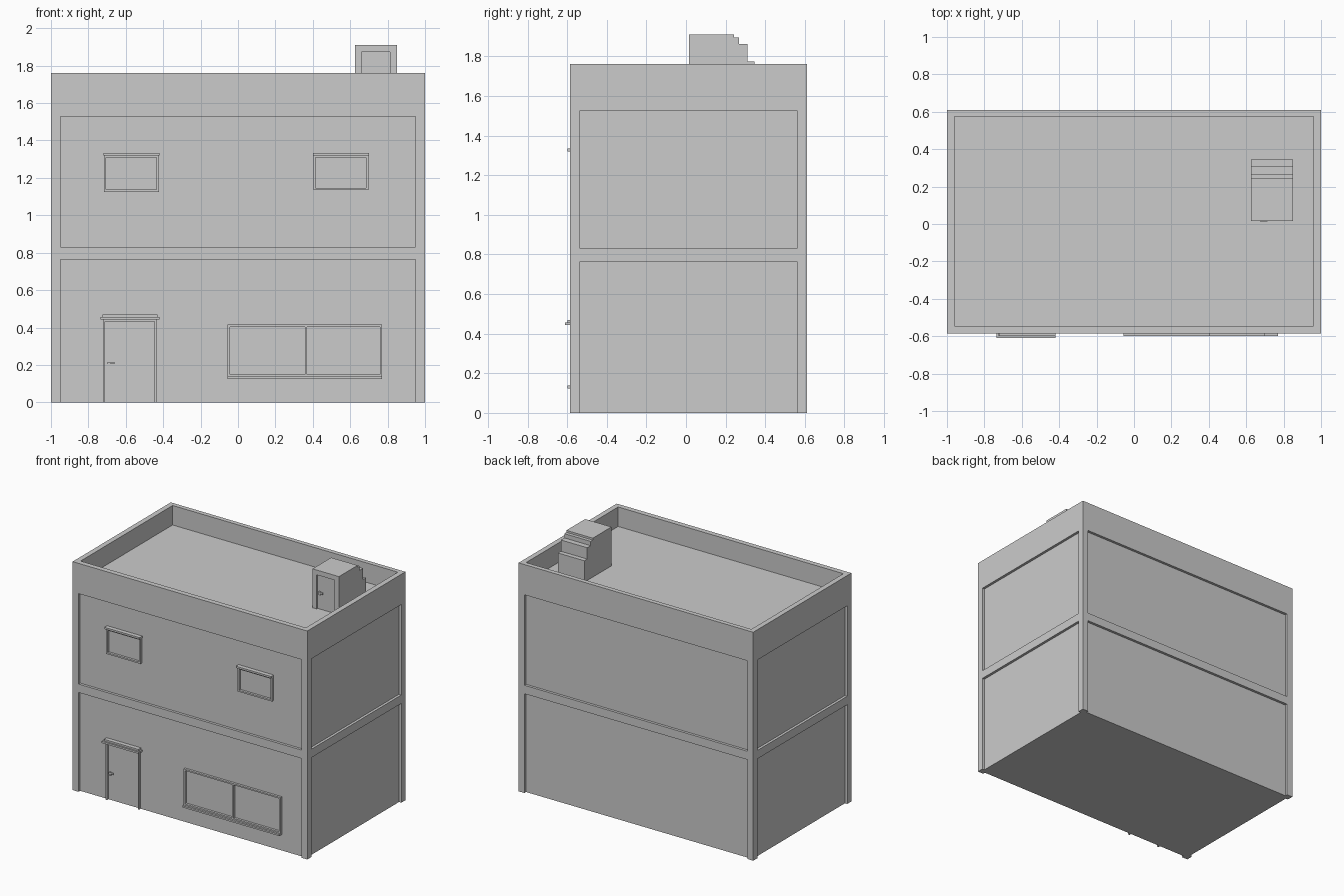
import bpy, bmesh

if "Cube" in bpy.data.objects:
    bpy.data.objects.remove(bpy.data.objects["Cube"])

Y0, Y1, H = -0.585, 0.61, 1.76     # wall faces and parapet height
REC = 0.02                         # depth of the wall panels
WALL = Y0 + REC                    # recessed front wall surface
ROOF = 1.61


def boxes(name, items):
    """One object from boxes given as (x0, x1, y0, y1, z0, z1)."""
    bm = bmesh.new()
    for x0, x1, y0, y1, z0, z1 in items:
        vs = bmesh.ops.create_cube(bm, size=1)["verts"]
        for v in vs:
            v.co.x = x1 if v.co.x > 0 else x0
            v.co.y = y1 if v.co.y > 0 else y0
            v.co.z = z1 if v.co.z > 0 else z0
    return finish(name, bm)


def finish(name, bm):
    me = bpy.data.meshes.new(name)
    bm.to_mesh(me)
    bm.free()
    ob = bpy.data.objects.new(name, me)
    bpy.context.collection.objects.link(ob)
    return ob


def cut(ob, cutter):
    mod = ob.modifiers.new("cut", "BOOLEAN")
    mod.operation = "DIFFERENCE"
    mod.solver = "EXACT"
    mod.object = cutter
    cutter.hide_render = True
    cutter.hide_set(True)


def frame(x0, x1, z0, z1, t, y0, y1, bottom=True):
    """Boxes of a rectangular frame with bar width t."""
    zb = z0 + t if bottom else z0
    bars = [(x0, x0 + t, y0, y1, zb, z1 - t), (x1 - t, x1, y0, y1, zb, z1 - t),
            (x0, x1, y0, y1, z1 - t, z1)]
    if bottom:
        bars.append((x0, x1, y0, y1, z0, zb))
    return bars


def handle(name, x, y, z, s=1.0):
    """Door plate with a lever."""
    boxes(name, [(x, x + 0.013 * s, y - 0.008, y + 0.005, z, z + 0.027 * s),
                 (x, x + 0.038 * s, y - 0.014, y - 0.008, z + 0.014 * s, z + 0.027 * s)])


# Main building with recessed panels on all four sides and a sunken roof
body = boxes("building", [(-1, 1, Y0, Y1, 0, H)])
holes = [(-0.96, 0.96, Y0 + 0.04, Y1 - 0.035, ROOF, 2)]
for z0, z1 in ((-0.1, 0.765), (0.83, 1.527)):
    holes += [(-0.95, 0.95, Y0 - 0.1, WALL, z0, z1),
              (-0.95, 0.95, Y1 - REC, Y1 + 0.1, z0, z1),
              (-1.1, -1 + REC, -0.535, 0.56, z0, z1),
              (1 - REC, 1.1, -0.535, 0.56, z0, z1)]
cut(body, boxes("building_cutter", holes))

# Upper windows with a projecting head
for name, x0, x1, z0 in (("left_window", -0.72, -0.42, 1.125),
                         ("right_window", 0.40, 0.70, 1.135)):
    boxes(name + "_frame", frame(x0 + 0.003, x1 - 0.003, z0, 1.32, 0.012, -0.583, WALL + 0.005))
    boxes(name + "_head", [(x0, x1, -0.598, WALL + 0.005, 1.32, 1.334)])

# Shop window with mullion and sill
boxes("shop_window_frame", frame(-0.055, 0.77, 0.137, 0.415, 0.011, -0.583, WALL + 0.005)
      + [(0.359, 0.37, -0.583, WALL + 0.005, 0.148, 0.404)])
boxes("shop_window_sill", [(-0.055, 0.77, -0.598, WALL + 0.005, 0.124, 0.137)])

# Front door: surround, two-step canopy and handle
boxes("door_surround", frame(-0.722, -0.434, 0, 0.443, 0.012, -0.583, WALL + 0.005, False))
boxes("door_canopy", [(-0.735, -0.42, -0.61, WALL + 0.005, 0.443, 0.457),
                      (-0.724, -0.431, -0.598, WALL + 0.005, 0.457, 0.47)])
handle("door_handle", -0.697, WALL, 0.19)

# Stepped stairwell housing on the roof
profile = [(0.015, ROOF - 0.01), (0.015, 1.91), (0.242, 1.91), (0.242, 1.895), (0.268, 1.895),
           (0.268, 1.862), (0.31, 1.862), (0.31, 1.775), (0.345, 1.775), (0.345, ROOF - 0.01)]
bm = bmesh.new()
face = bm.faces.new([bm.verts.new((0.625, y, z)) for y, z in profile])
ext = bmesh.ops.extrude_face_region(bm, geom=[face])["geom"]
for v in ext:
    if isinstance(v, bmesh.types.BMVert):
        v.co.x = 0.85
bmesh.ops.recalc_face_normals(bm, faces=bm.faces)
housing = finish("stair_housing", bm)
cut(housing, boxes("stair_door_cutter", [(0.66, 0.812, -0.1, 0.027, 1.5, 1.873)]))
handle("stair_door_handle", 0.675, 0.027, 1.72)
